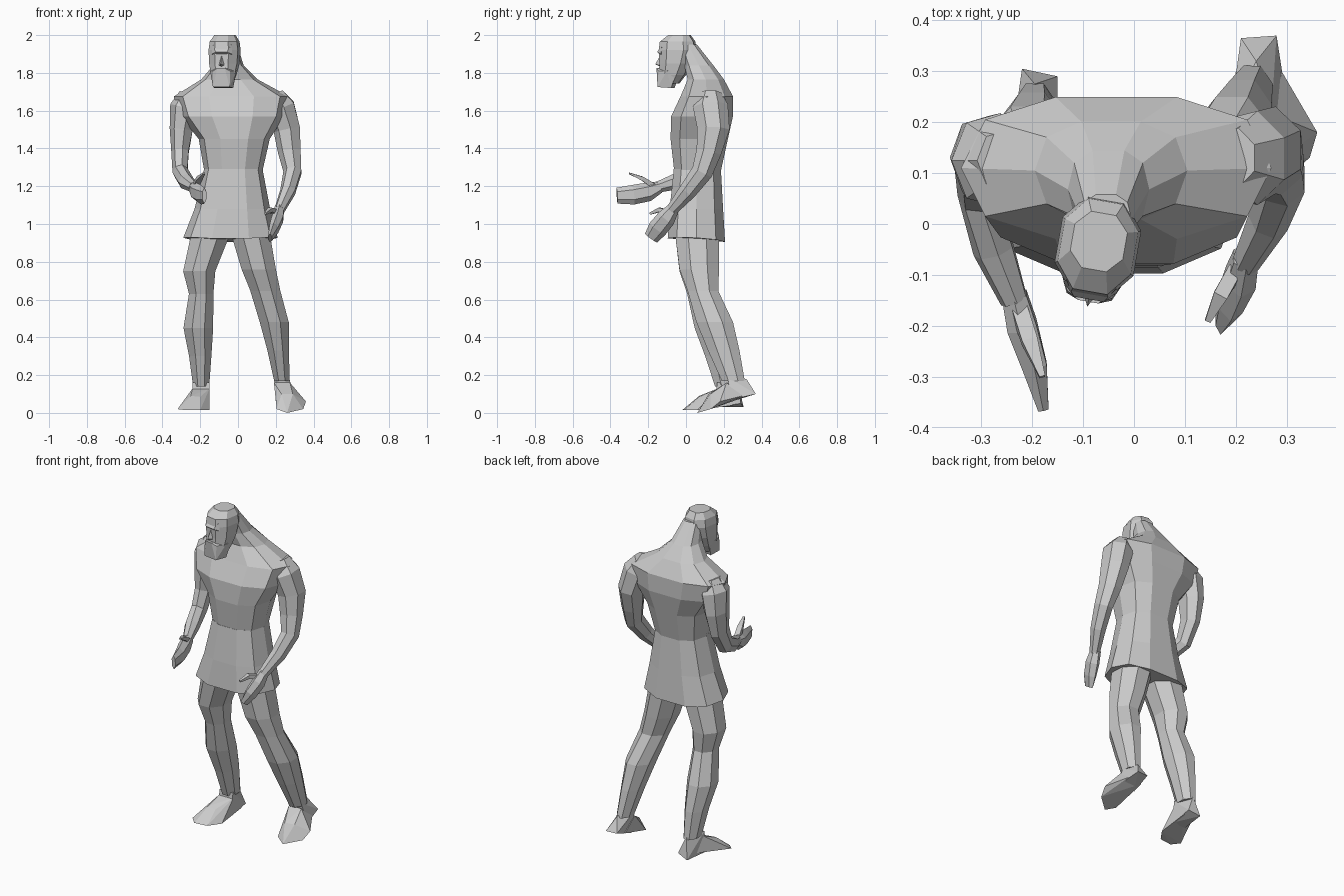
import bpy, bmesh
from math import sin, cos, pi, radians, copysign
from mathutils import Vector, Matrix


def finish(name, bm):
    bmesh.ops.recalc_face_normals(bm, faces=bm.faces)
    me = bpy.data.meshes.new(name)
    bm.to_mesh(me)
    bm.free()
    ob = bpy.data.objects.new(name, me)
    bpy.context.collection.objects.link(ob)
    return ob


def loft(name, rings, n=7, power=1.0, level=True, turn=0.5):
    """Skin rings (x, y, z, half width, half depth); level rings or square to the path."""
    bm = bmesh.new()
    pts = [Vector(r[:3]) for r in rings]
    loops = []
    for i, r in enumerate(rings):
        u, v = Vector((1, 0, 0)), Vector((0, 1, 0))
        if not level:
            t = (pts[min(i + 1, len(pts) - 1)] - pts[max(i - 1, 0)]).normalized()
            v = t.cross(u).normalized()
            u = v.cross(t)
        loop = []
        for k in range(n):
            a = 2 * pi * (k + turn) / n
            c, s = (copysign(abs(f) ** power, f) for f in (cos(a), sin(a)))
            loop.append(bm.verts.new(pts[i] + u * c * r[3] + v * s * r[4]))
        loops.append(loop)
    for a, b in zip(loops, loops[1:]):
        for k in range(n):
            bm.faces.new((a[k], a[(k + 1) % n], b[(k + 1) % n], b[k]))
    bm.faces.new(loops[0])
    bm.faces.new(loops[-1])
    return finish(name, bm)


def hull(name, points):
    bm = bmesh.new()
    vs = [bm.verts.new(p) for p in points]
    bmesh.ops.convex_hull(bm, input=vs)
    loose = [v for v in bm.verts if not v.link_faces]
    bmesh.ops.delete(bm, geom=loose, context='VERTS')
    return finish(name, bm)


# Tunic skirt, flaring from the waist to a hem that dips at the back
skirt = loft("tunic_skirt", [
    (-.04, .055, .91, .25, .158), (-.03, .055, 1.08, .20, .147),
    (-.025, .06, 1.29, .155, .13)], n=10, power=.8, turn=0)
for v in skirt.data.vertices:
    if v.co.z < 1:
        v.co.z += .02 * abs(v.co.x + .04) / .25 - .06 * (v.co.y - .0)

# Torso, shoulders and sloping neck
loft("torso", [
    (-.025, .06, 1.26, .15, .125), (-.02, .07, 1.45, .188, .158),
    (-.03, .085, 1.57, .275, .17), (-.035, .11, 1.675, .305, .145),
    (-.045, .105, 1.765, .15, .10), (-.05, .068, 1.84, .08, .08),
    (-.055, .01, 1.95, .05, .05)], n=10, power=.8, turn=0)

# Head, nose, brow and beard, turned slightly aside
head = [loft("head", [
    (0, -.085, 1.745, .052, .05), (0, -.072, 1.79, .068, .072),
    (0, -.055, 1.85, .08, .088), (0, -.045, 1.92, .084, .102),
    (0, -.045, 1.965, .078, .096), (0, -.035, 2.0, .056, .06)],
    n=8, power=.85)]
head.append(hull("nose", [
    (0, -.135, 1.90), (-.018, -.13, 1.84), (.018, -.13, 1.84), (0, -.165, 1.845),
    (0, -.13, 1.83)]))
head.append(hull("brow", [
    (s * x, y, z) for s in (-1, 1)
    for x, y, z in ((.055, -.125, 1.90), (.03, -.15, 1.91), (.05, -.12, 1.95),
                    (.03, -.12, 1.885))]))
head.append(hull("beard", [
    (s * x, y, z) for s in (-1, 1)
    for x, y, z in ((.045, -.145, 1.725), (.05, -.07, 1.72), (.045, -.14, 1.81),
                    (.07, -.09, 1.81), (.02, -.155, 1.825), (.065, -.04, 1.82))]))
for ob in head:
    ob.data.transform(Matrix.Translation((-.063, 0, 0))
                      @ Matrix.Rotation(radians(-10), 4, 'Z'))

# Arms, their tops buried in the shoulders
loft("right_arm", [
    (-.26, .125, 1.69, .05, .06), (-.28, .125, 1.62, .08, .095),
    (-.298, .13, 1.5, .064, .085), (-.305, .115, 1.38, .048, .068),
    (-.305, .06, 1.275, .042, .055), (-.275, -.05, 1.225, .042, .045),
    (-.235, -.15, 1.195, .028, .03)], level=False)
loft("left_arm", [
    (.195, .13, 1.69, .05, .06), (.225, .13, 1.62, .082, .095),
    (.262, .145, 1.5, .074, .088), (.275, .12, 1.38, .063, .068),
    (.29, .085, 1.275, .05, .058), (.265, .01, 1.175, .042, .048),
    (.22, -.075, 1.075, .028, .032)], level=False)

# Hands with thumbs
loft("right_hand", [
    (-.235, -.14, 1.195, .028, .032), (-.22, -.2, 1.17, .034, .05),
    (-.195, -.28, 1.155, .028, .052), (-.178, -.365, 1.15, .012, .042)],
    n=6, level=False)
loft("right_thumb", [
    (-.225, -.17, 1.2, .022, .02), (-.205, -.23, 1.24, .022, .015),
    (-.18, -.3, 1.268, .008, .006)], n=4, level=False)
loft("left_hand", [
    (.22, -.065, 1.085, .028, .032), (.21, -.105, 1.03, .034, .05),
    (.19, -.15, .975, .028, .052), (.17, -.185, .925, .012, .04)], n=6, level=False)
loft("left_thumb", [
    (.2, -.09, 1.06, .02, .02), (.17, -.14, 1.075, .02, .016),
    (.145, -.19, 1.055, .008, .008)], n=4, level=False)

# Legs
loft("right_leg", [
    (-.15, .06, .93, .11, .125), (-.205, .07, .75, .092, .113),
    (-.195, .085, .63, .07, .085), (-.21, .138, .45, .085, .1),
    (-.2, .18, .3, .064, .085), (-.195, .215, .14, .046, .066)], n=8)
loft("left_leg", [
    (.07, .06, .93, .11, .125), (.11, .07, .76, .098, .113),
    (.145, .09, .645, .086, .088), (.192, .152, .48, .083, .105),
    (.213, .2, .33, .062, .09), (.232, .25, .17, .044, .066)], n=8)

# Feet: one planted, one with the heel raised
hull("right_foot_toes", [
    (-.24, .17, .13), (-.15, .17, .13), (-.22, .25, .05), (-.15, .25, .04),
    (-.32, .02, .02), (-.15, .06, .015), (-.28, -.02, .015),
    (-.2, -.01, .015), (-.25, .07, .09), (-.2, .07, .085)])
hull("right_foot_heel", [
    (-.24, .165, .16), (-.15, .165, .16), (-.195, .275, .16), (-.22, .305, .03),
    (-.15, .29, .05), (-.24, .15, .03), (-.15, .15, .03)])
hull("left_foot_toes", [
    (.19, .22, .16), (.275, .215, .16), (.29, .3, .09), (.2, .3, .08),
    (.36, .18, .06), (.345, .13, .02), (.26, .06, 0),
    (.205, .09, .02), (.23, .12, .1), (.29, .13, .1)])
hull("left_foot_heel", [
    (.19, .22, .19), (.27, .22, .19), (.24, .32, .18), (.21, .365, .10),
    (.28, .37, .10), (.2, .24, .06), (.3, .24, .07)])
